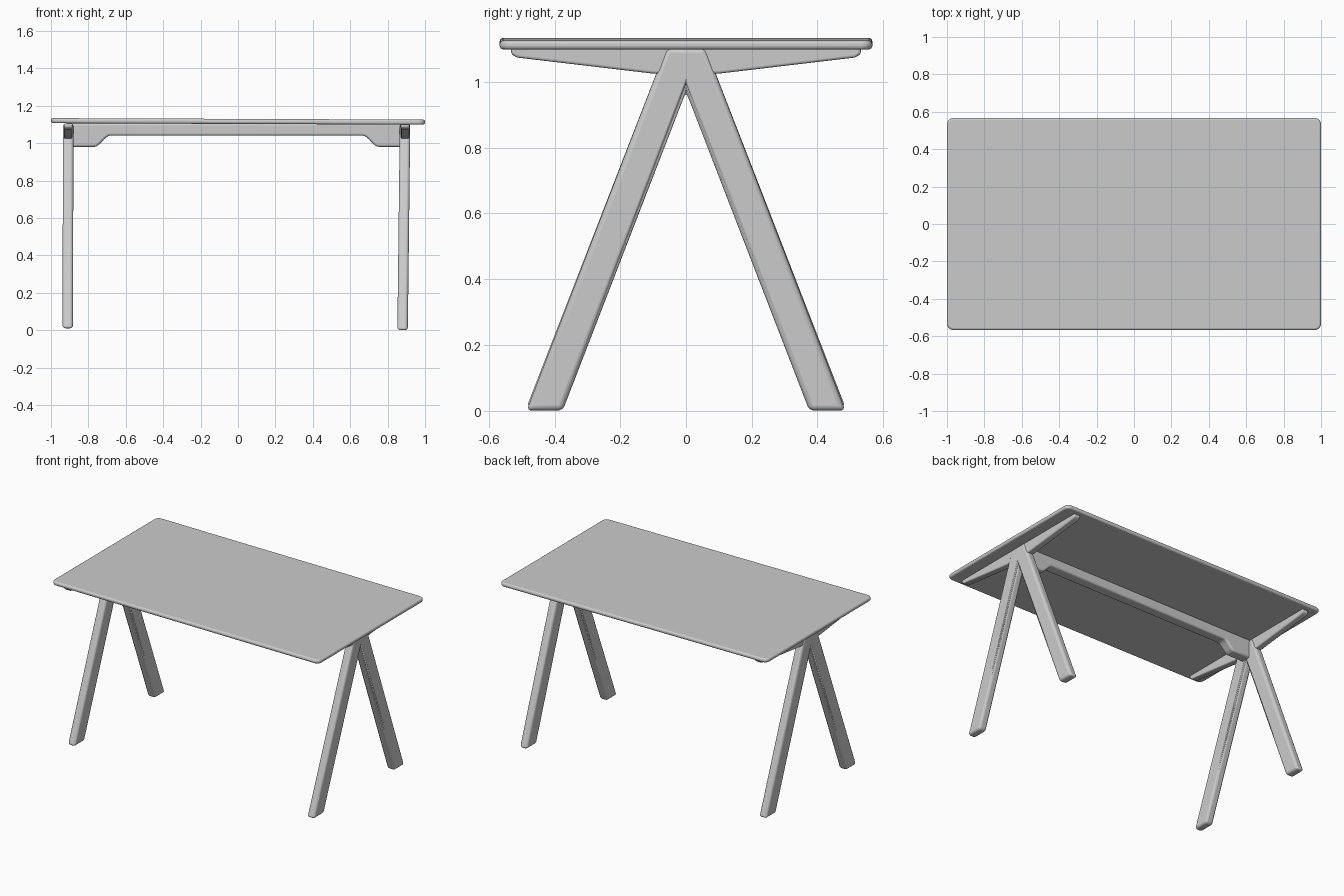
import bpy, bmesh, math
from mathutils import Matrix

if "Cube" in bpy.data.objects:
    bpy.data.objects.remove(bpy.data.objects["Cube"])


def prism(name, outline, to_xyz, half, bevel, segments=4):
    """Extrude a 2D outline symmetrically by +-half, then round its edges."""
    bm = bmesh.new()
    face = bm.faces.new([bm.verts.new(to_xyz(a, b, -half)) for a, b in outline])
    other = [bm.verts.new(to_xyz(a, b, half)) for a, b in outline]
    base = list(face.verts)
    bm.faces.new(other[::-1])
    n = len(base)
    for i in range(n):
        j = (i + 1) % n
        bm.faces.new((base[i], base[j], other[j], other[i]))
    bmesh.ops.recalc_face_normals(bm, faces=bm.faces)
    mesh = bpy.data.meshes.new(name)
    bm.to_mesh(mesh)
    bm.free()
    ob = bpy.data.objects.new(name, mesh)
    bpy.context.collection.objects.link(ob)
    mod = ob.modifiers.new("rounded_edges", 'BEVEL')
    mod.width, mod.segments = bevel, segments
    mod.limit_method, mod.angle_limit = 'ANGLE', math.radians(50)
    bpy.ops.object.select_all(action='DESELECT')
    bpy.context.view_layer.objects.active = ob
    ob.select_set(True)
    bpy.ops.object.shade_smooth_by_angle(angle=math.radians(35))
    return ob


def mirrored(half):
    """Complete a right-hand half outline across the vertical axis."""
    return half + [(-a, b) for a, b in reversed(half) if abs(a) > 1e-6]


# Table top: rounded rectangle with a soft rim, very slightly tilted
W, D, R = 1.0, 0.567, 0.035
corners = []
for cx, cy, start in ((W - R, D - R, 0), (R - W, D - R, 90), (R - W, R - D, 180), (W - R, R - D, 270)):
    for k in range(7):
        t = math.radians(start + k * 15)
        corners.append((cx + R * math.cos(t), cy + R * math.sin(t)))
top = prism("table_top", corners, lambda a, b, h: (a, b, h), 0.0135, 0.011)
top.location.z = 1.116
top.rotation_euler.y = 0.004

# A-shaped leg frames and tapered cross bearers at each end
frame = mirrored([(0, 0.97), (0.375, 0.0), (0.485, 0.0), (0.06, 1.104)])
bearer = mirrored([(0.10, 1.025), (0.515, 1.074), (0.532, 1.085), (0.532, 1.106)])
for side, x_low, x_high, foot in (("left", -0.91, -0.908, 0.01), ("right", 0.88, 0.893, 0.0)):
    def lean(a, b, h):
        return (x_low + (x_high - x_low) * b / 1.1 + h, a, max(b, foot))
    prism(side + "_leg_frame", frame, lean, 0.028, 0.016)
    prism(side + "_cross_bearer", bearer, lambda a, b, h: (x_high + h, a, b), 0.023, 0.008)

# Long central beam, deeper at the ends with smooth S-curved shoulders
half = [(0.885, 1.106), (0.885, 0.98), (0.76, 0.98)]
for k in range(1, 9):
    s = k / 8
    half.append((0.76 - 0.085 * s, 0.98 + 0.06 * s * s * (3 - 2 * s)))
beam = prism("centre_beam", mirrored(half), lambda a, b, h: (a, h, b), 0.036, 0.012)
beam.location.x = -0.008
